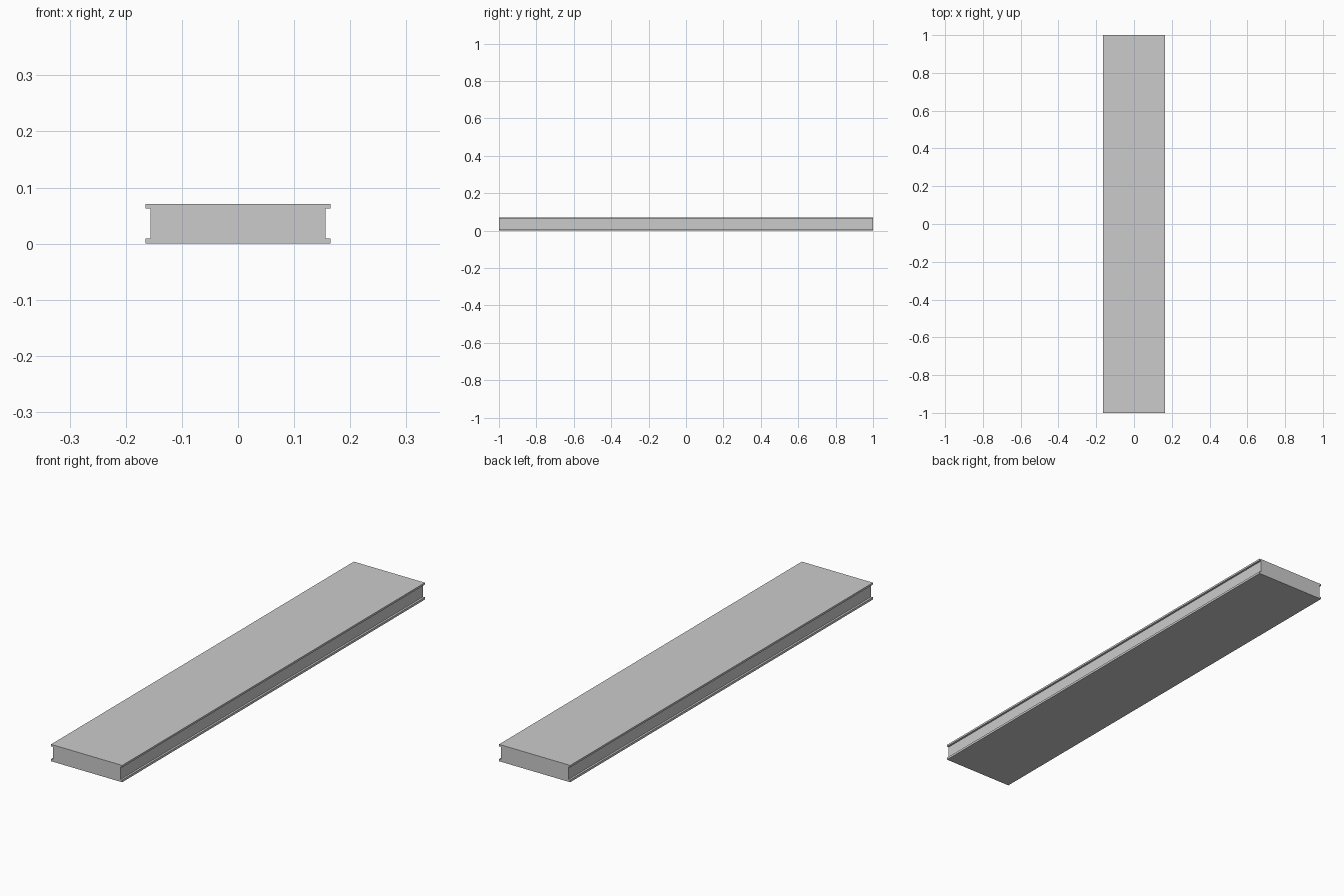
import bpy
import bmesh

if "Cube" in bpy.data.objects:
    bpy.data.objects.remove(bpy.data.objects["Cube"])

HALF_LENGTH = 1.0

# Right half of the cross-section: core with projecting lips top and bottom
right = [(0.1645, 0.0), (0.1645, 0.0095), (0.156, 0.0095),
         (0.156, 0.0625), (0.1645, 0.0625), (0.1645, 0.0705)]
profile = right + [(-x, z) for x, z in reversed(right)]

# Grooved plank: extrude the section along its length
bm = bmesh.new()
face = bm.faces.new([bm.verts.new((x, -HALF_LENGTH, z)) for x, z in profile])
result = bmesh.ops.extrude_face_region(bm, geom=[face], use_keep_orig=True)
moved = [v for v in result["geom"] if isinstance(v, bmesh.types.BMVert)]
bmesh.ops.translate(bm, verts=moved, vec=(0, 2 * HALF_LENGTH, 0))
bmesh.ops.recalc_face_normals(bm, faces=bm.faces[:])

mesh = bpy.data.meshes.new("grooved_plank")
bm.to_mesh(mesh)
bm.free()
plank = bpy.data.objects.new("grooved_plank", mesh)
bpy.context.collection.objects.link(plank)
